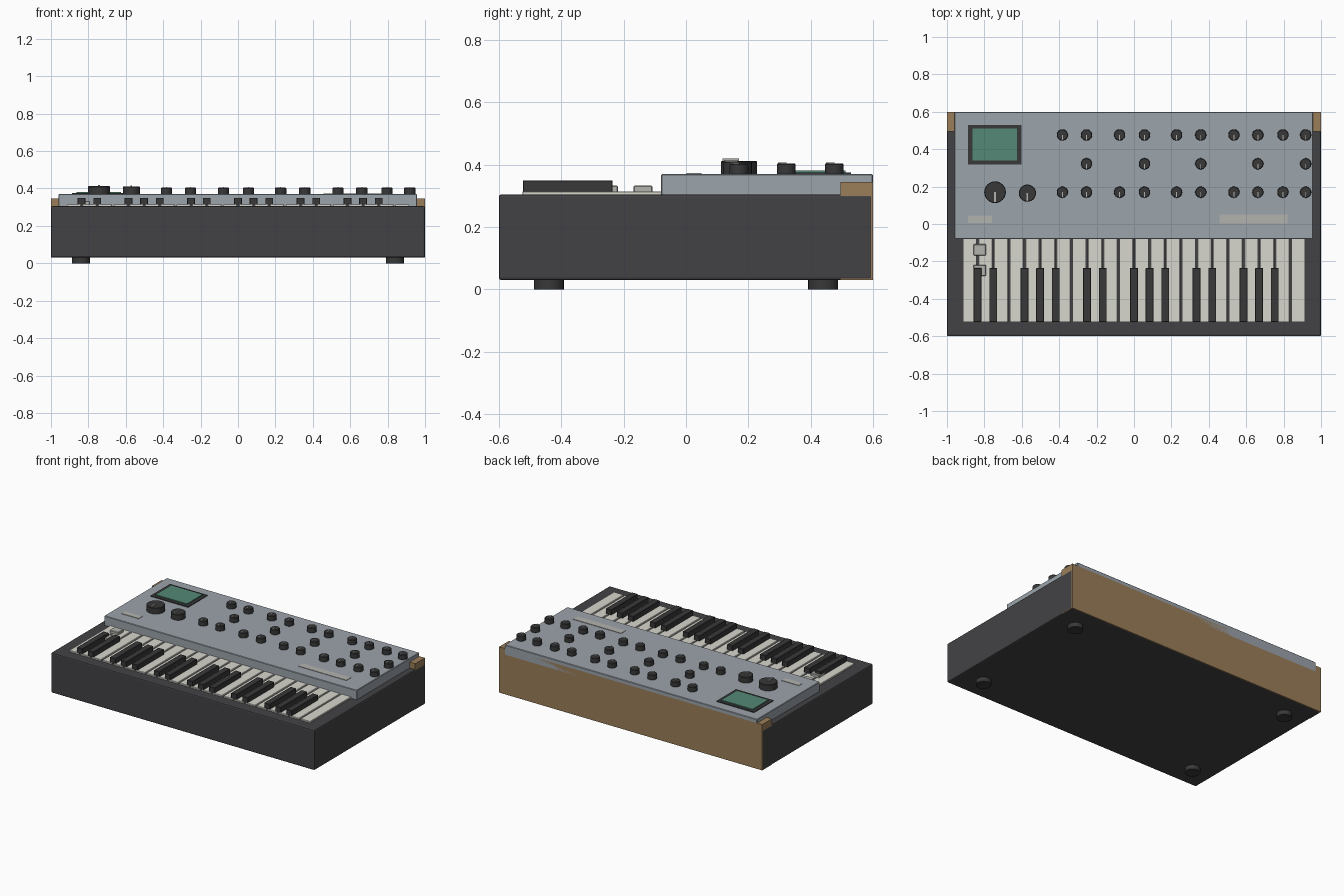
import bpy
import math

if "Cube" in bpy.data.objects:
    bpy.data.objects.remove(bpy.data.objects["Cube"])


def material(name, rgb):
    m = bpy.data.materials.new(name)
    m.diffuse_color = (*rgb, 1)
    m.use_nodes = True
    m.node_tree.nodes["Principled BSDF"].inputs["Base Color"].default_value = m.diffuse_color
    return m


DARK = material("charcoal", (0.055, 0.055, 0.06))
BLACK = material("black", (0.04, 0.04, 0.042))
PANEL = material("panel_grey", (0.33, 0.37, 0.41))
IVORY = material("ivory", (0.68, 0.67, 0.61))
WOOD = material("wood", (0.33, 0.21, 0.1))
GREEN = material("screen_green", (0.09, 0.25, 0.18))
PALE = material("pale_grey", (0.45, 0.45, 0.43))


def finish(ob, name, mat, bevel=0, segments=1):
    ob.name = name
    ob.data.materials.append(mat)
    if bevel:
        mod = ob.modifiers.new("bevel", 'BEVEL')
        mod.width = bevel
        mod.segments = segments
        mod.limit_method = 'ANGLE'
    return ob


def box(name, x, y, z, mat, bevel=0, segments=1):
    """Box from (min, max) pairs on each axis."""
    bpy.ops.mesh.primitive_cube_add(size=1)
    ob = bpy.context.object
    ob.location = [(a + b) / 2 for a, b in (x, y, z)]
    ob.scale = [b - a for a, b in (x, y, z)]
    bpy.ops.object.transform_apply(location=False, rotation=False, scale=True)
    return finish(ob, name, mat, bevel, segments)


def cylinder(name, x, y, z, r, mat, bevel=0):
    bpy.ops.mesh.primitive_cylinder_add(
        vertices=32, radius=r, depth=z[1] - z[0], location=(x, y, (z[0] + z[1]) / 2))
    ob = finish(bpy.context.object, name, mat, bevel)
    bpy.ops.object.shade_smooth_by_angle(angle=math.radians(35))
    return ob


def knob(name, x, y, r, top):
    """Knob with a raised pointer running towards the player."""
    cylinder(name, x, y, (0.368, top), r, BLACK, 0.003)
    w = r * 0.08
    box(name + "_pointer", (x - w, x + w), (y - r * 0.92, y), (top - 0.003, top + r * 0.13), PALE)


# Case, wooden back panel and feet
box("case", (-1, 1), (-0.6, 0.599), (0.03, 0.305), DARK, 0.008, 2)
box("wood_back", (-0.999, 0.999), (0.495, 0.6), (0.031, 0.345), WOOD)
for sx in (-1, 1):
    for sy in (-1, 1):
        cylinder("foot", sx * 0.84, sy * 0.44, (0, 0.035), 0.048, BLACK)

# Control panel
box("control_panel", (-0.96, 0.957), (-0.08, 0.6), (0.3, 0.37), PANEL, 0.003)

# Keyboard: 22 white keys, black keys between them
LEFT, PITCH = -0.92, 1.84 / 22
for i in range(22):
    x = LEFT + i * PITCH
    box("white_key", (x + 0.005, x + PITCH - 0.005), (-0.525, -0.07), (0.295, 0.315), IVORY, 0.002)
    if 0 < i < 21 and i % 7 in (1, 2, 4, 5, 6):
        box("black_key", (x - 0.021, x + 0.021), (-0.523, -0.235), (0.31, 0.35), BLACK, 0.002)

# Octave buttons left of the keyboard
for y in (-0.138, -0.248):
    box("octave_button", (-0.858, -0.792), (y - 0.03, y + 0.03), (0.31, 0.333), PALE, 0.003)

# Display
box("screen_frame", (-0.887, -0.602), (0.318, 0.53), (0.365, 0.375), BLACK)
box("screen", (-0.864, -0.625), (0.34, 0.511), (0.37, 0.381), GREEN)

# Blank label plates
box("label_plate_left", (-0.888, -0.758), (0.005, 0.045), (0.368, 0.373), PALE)
box("label_plate_right", (0.458, 0.822), (0.002, 0.05), (0.368, 0.373), PALE)

# Two large knobs and the grid of small ones
knob("main_knob", -0.743, 0.17, 0.058, 0.412)
knob("select_knob", -0.57, 0.165, 0.046, 0.41)
COLUMNS = (-0.383, -0.254, -0.077, 0.056, 0.228, 0.357, 0.534, 0.662, 0.796, 0.918)
for i, x in enumerate(COLUMNS):
    for row, y in enumerate((0.17, 0.322, 0.476)):
        if row != 1 or i % 2:  # middle row only fills every second column
            knob("small_knob", x, y, 0.03, 0.404)
